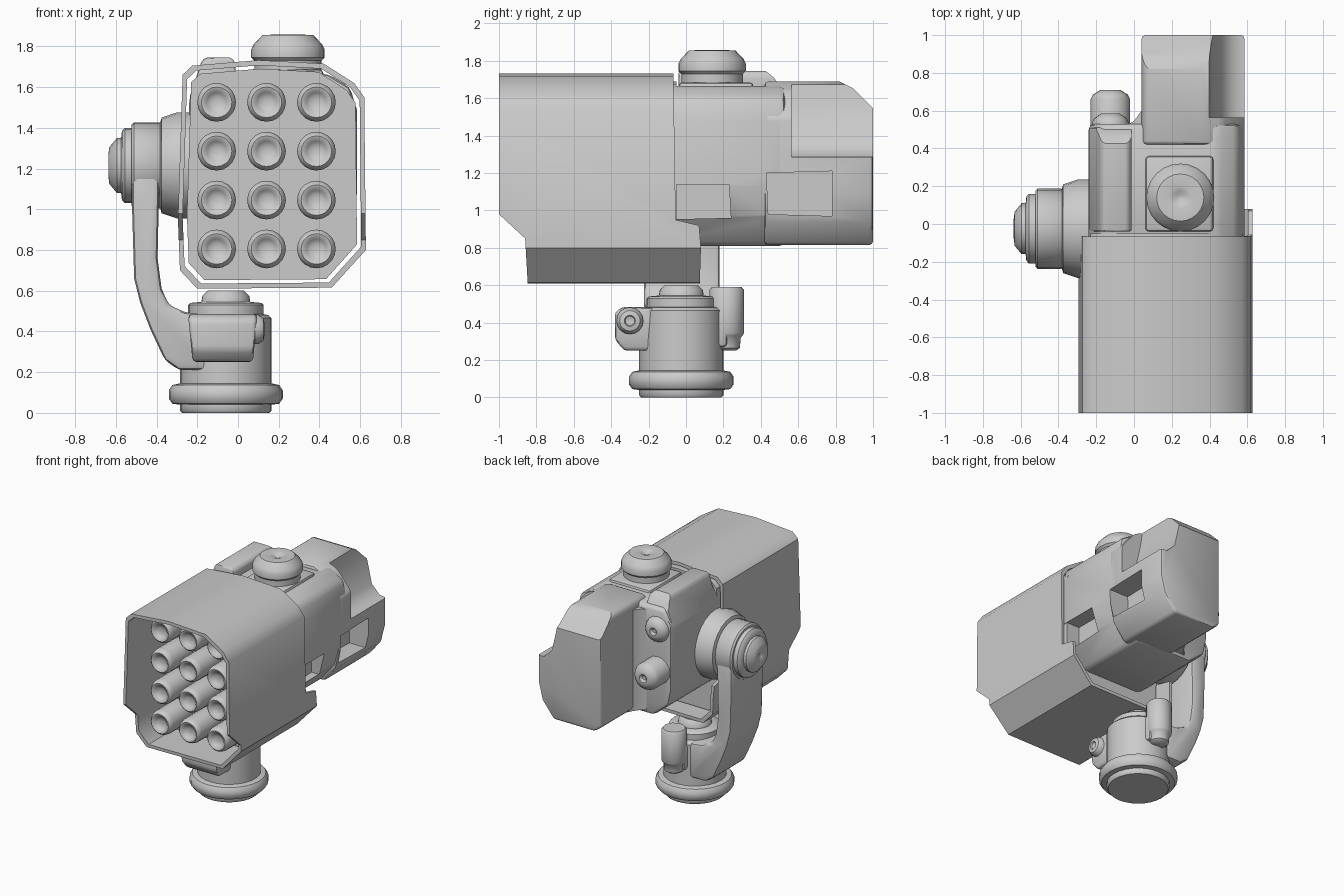
import bpy, bmesh, math
from mathutils import Vector

if "Cube" in bpy.data.objects:
    bpy.data.objects.remove(bpy.data.objects["Cube"])


def finish(name, bm, bevel=0.0, segs=2):
    bmesh.ops.remove_doubles(bm, verts=bm.verts, dist=1e-5)
    bmesh.ops.recalc_face_normals(bm, faces=bm.faces)
    me = bpy.data.meshes.new(name)
    bm.to_mesh(me)
    bm.free()
    ob = bpy.data.objects.new(name, me)
    bpy.context.collection.objects.link(ob)
    if bevel:
        m = ob.modifiers.new("bevel", 'BEVEL')
        m.width, m.segments = bevel, segs
        m.limit_method, m.angle_limit = 'ANGLE', math.radians(25)
        apply(ob, m)
    smooth(ob)
    return ob


def select(ob):
    bpy.ops.object.select_all(action='DESELECT')
    ob.select_set(True)
    bpy.context.view_layer.objects.active = ob


def apply(ob, mod):
    select(ob)
    bpy.ops.object.modifier_apply(modifier=mod.name)


def smooth(ob, angle=42):
    select(ob)
    bpy.ops.object.shade_smooth_by_angle(angle=math.radians(angle))


def prism(name, axis, pts, lo, hi, bevel=0.0, segs=2):
    """Extrude a 2D profile along an axis (profile in the other two axes)."""
    place = {'x': lambda a, b, h: (h, a, b),
             'y': lambda a, b, h: (a, h, b),
             'z': lambda a, b, h: (a, b, h)}[axis]
    bm = bmesh.new()
    ends = [[bm.verts.new(place(a, b, h)) for a, b in pts] for h in (lo, hi)]
    for e in ends:
        bm.faces.new(e)
    n = len(pts)
    for i in range(n):
        j = (i + 1) % n
        bm.faces.new((ends[0][i], ends[0][j], ends[1][j], ends[1][i]))
    return finish(name, bm, bevel, segs)


def box(name, x, y, z, bevel=0.0):
    return prism(name, 'z', [(x[0], y[0]), (x[1], y[0]), (x[1], y[1]), (x[0], y[1])],
                 z[0], z[1], bevel)


def lathe(name, prof, loc, direction=(0, 0, 1), n=24):
    """Turn a (radius, height) profile around a direction."""
    rot = Vector((0, 0, 1)).rotation_difference(Vector(direction)).to_matrix()
    bm = bmesh.new()
    rings = []
    for r, h in prof:
        rings.append([bm.verts.new(rot @ Vector((r * math.cos(t), r * math.sin(t), h)) + Vector(loc))
                      for t in (2 * math.pi * i / n for i in range(n))])
    for a, b in zip(rings, rings[1:]):
        for i in range(n):
            j = (i + 1) % n
            bm.faces.new((a[i], a[j], b[j], b[i]))
    bm.faces.new(rings[0])
    bm.faces.new(rings[-1])
    return finish(name, bm)


def boolean(ob, cutter, op='DIFFERENCE', keep=False):
    m = ob.modifiers.new("cut", 'BOOLEAN')
    m.operation, m.object, m.solver = op, cutter, 'EXACT'
    apply(ob, m)
    if not keep:
        bpy.data.objects.remove(cutter)
    smooth(ob)


# launcher shroud: octagonal sleeve trimmed by its stepped side outline
section = [(-.225, 1.705), (.10, 1.732), (.42, 1.715), (.57, 1.62), (.62, 1.55), (.628, .80),
           (.46, .615), (-.20, .61), (-.285, .70), (-.295, .95), (-.272, 1.66)]
cx, cz = .17, 1.17
inner = [(cx + (x - cx) * .95, cz + (z - cz) * .955) for x, z in section]
shroud = prism("launcher_shroud", 'y', section, -1.2, .3)
boolean(shroud, prism("cut", 'y', inner, -1.4, .5))
outline = [(-1, 1.9), (-1, .98), (-.86, .85), (-.84, .5), (.07, .5), (.08, .80),
           (.07, .92), (-.055, .95), (-.07, 1.9)]
boolean(shroud, prism("cut", 'x', outline, -.8, .9), 'INTERSECT')
smooth(shroud, 55)

# inner core that carries the tubes
core = [(cx + (x - cx) * .905, cz + (z - cz) * .925) for x, z in section]
prism("tube_core", 'y', core, -.55, -.05)

# 3 x 4 launch tubes with shallow cupped mouths
tube = [(.095, 0), (.095, .28), (.088, .305), (.075, .318), (.06, .314), (.048, .30), (.03, .29), (.012, .287)]
for x in (-.105, .14, .385):
    for z in (1.525, 1.285, 1.045, .805):
        lathe("launch_tube", tube, (x, -.50, z), (0, -1, 0), 20)

# rear housing and tail
housing = prism("rear_housing", 'y',
                [(-.18, 1.665), (.44, 1.665), (.55, 1.60), (.585, 1.48), (.585, 1.13), (.54, .97),
                 (.41, .81), (-.08, .81), (-.215, .92), (-.24, 1.05), (-.24, 1.55)],
                -.12, .53, .03)
tail = prism("tail_block", 'y',
             [(.04, 1.66), (.07, 1.69), (.36, 1.69), (.47, 1.64), (.585, 1.50), (.585, 1.08),
              (.55, .94), (.45, .815), (.10, .815), (.04, .86)], .42, 1.0, .02)
# sloped tail roof, side step and the two side pockets
boolean(tail, prism("cut", 'x', [(.80, 1.70), (.89, 1.655), (1.0, 1.545), (1.1, 1.4), (1.1, 1.9), (.8, 1.9)], -.2, .8))
boolean(tail, prism("cut", 'y', [(.38, 1.8), (.41, 1.58), (.46, 1.36), (.53, 1.29), (.8, 1.27), (.8, 1.8)], .565, 1.2))
pocket = prism("cut", 'x', [(.43, 1.20), (.78, 1.21), (.78, .97), (.44, .98)], .42, .8)
boolean(housing, pocket, keep=True)
boolean(tail, pocket)
boolean(housing, prism("cut", 'x', [(-.2, 1.14), (.23, 1.14), (.24, .96), (-.2, .95)], .47, .8))

# fairing between housing and tail
prism("tail_fairing", 'z', [(-.08, .50), (.08, .50), (.08, .68), (.04, .60), (.0, .545)], .84, 1.63)

# shoulder panel along the left roof edge and the sight base
panel = prism("roof_panel", 'y', [(-.24, 1.48), (-.235, 1.56), (-.18, 1.725), (-.16, 1.745), (-.035, 1.745),
                                  (-.012, 1.72), (-.012, 1.48)], -.04, .51, .012)
boolean(panel, prism("cut", 'x', [(.42, 1.75), (.47, 1.71), (.53, 1.62), (.6, 1.9), (.42, 1.9)], -.5, .2))
box("sight_base", (.06, .42), (-.04, .36), (1.60, 1.685), .02)

# domed sight
lathe("sight_dome", [(.165, 0), (.165, .09), (.180, .105), (.180, .145), (.168, .17), (.125, .215),
                     (.06, .218), (.035, .21), (.012, .197)], (.245, .14, 1.64))

# rear knobs
for y, z, r in ((.585, 1.50, .098), (.71, 1.18, .105)):
    lathe("rear_knob", [(r, 0), (r, y - .45), (r * .88, y - .425), (r * .5, y - .40),
                        (r * .3, y - .40), (r * .15, y - .415)], (-.125, .40, z), (0, 1, 0), 16)

# pivot: mounting disc, arm eye, cap and bolt
pivot = (0, -.025, 1.215)
lathe("pivot_disc", [(.26, .20), (.26, .30), (.245, .345), (.235, .375), (.20, .385)], pivot, (-1, 0, 0))
lathe("arm_eye", [(.20, .37), (.212, .385), (.212, .51), (.20, .522)], pivot, (-1, 0, 0))
lathe("pivot_cap", [(.185, .50), (.185, .555), (.17, .57), (.125, .575)], pivot, (-1, 0, 0))
lathe("pivot_bolt", [(.135, .56), (.135, .595), (.09, .632), (.05, .637), (.025, .63), (.01, .62)],
      pivot, (-1, 0, 0), 16)

# swan-neck support arm
prism("support_arm", 'y',
      [(-.52, 1.21), (-.52, 1.0), (-.51, .66), (-.48, .54), (-.43, .41), (-.36, .26), (-.29, .21),
       (-.15, .21), (-.15, .48), (-.26, .495), (-.34, .53), (-.375, .61), (-.395, .76), (-.385, 1.21)],
      -.225, .18, .025)

# base column with collar, ring and top boss
base = (-.06, -.025, 0)
lathe("base_column", [(.215, 0), (.225, .012), (.225, .04), (.262, .045), (.28, .07), (.28, .11), (.262, .137),
                      (.225, .145), (.225, .465), (.21, .48), (.185, .485), (.185, .53), (.175, .54),
                      (.12, .545), (.115, .575), (.09, .60), (.03, .60)], base, n=28)

# front motor box, narrowing downwards, with side knob
motor = prism("motor_box", 'x', [(-.10, .48), (-.34, .485), (-.38, .455), (-.38, .31), (-.33, .25), (-.10, .25)],
              -.245, .095, .02)
for v in motor.data.vertices:
    k = max(0, (.48 - v.co.z) / .23)
    v.co.x = -.075 + (v.co.x + .075) * (1 - .13 * k)
lathe("motor_knob", [(.072, 0), (.072, .10), (.055, .125), (.03, .13), (.025, .12), (.01, .115)],
      (0, -.30, .41), (1, 0, 0), 16)

# rear actuator: upright can, link to column and lower plug
lathe("rear_actuator", [(.05, .25), (.07, .265), (.075, .32), (.085, .33), (.092, .345), (.092, .575),
                        (.08, .59), (.03, .59)], (-.05, .218, 0), n=16)
box("actuator_link", (-.14, .04), (.10, .22), (.27, .47), .02)
